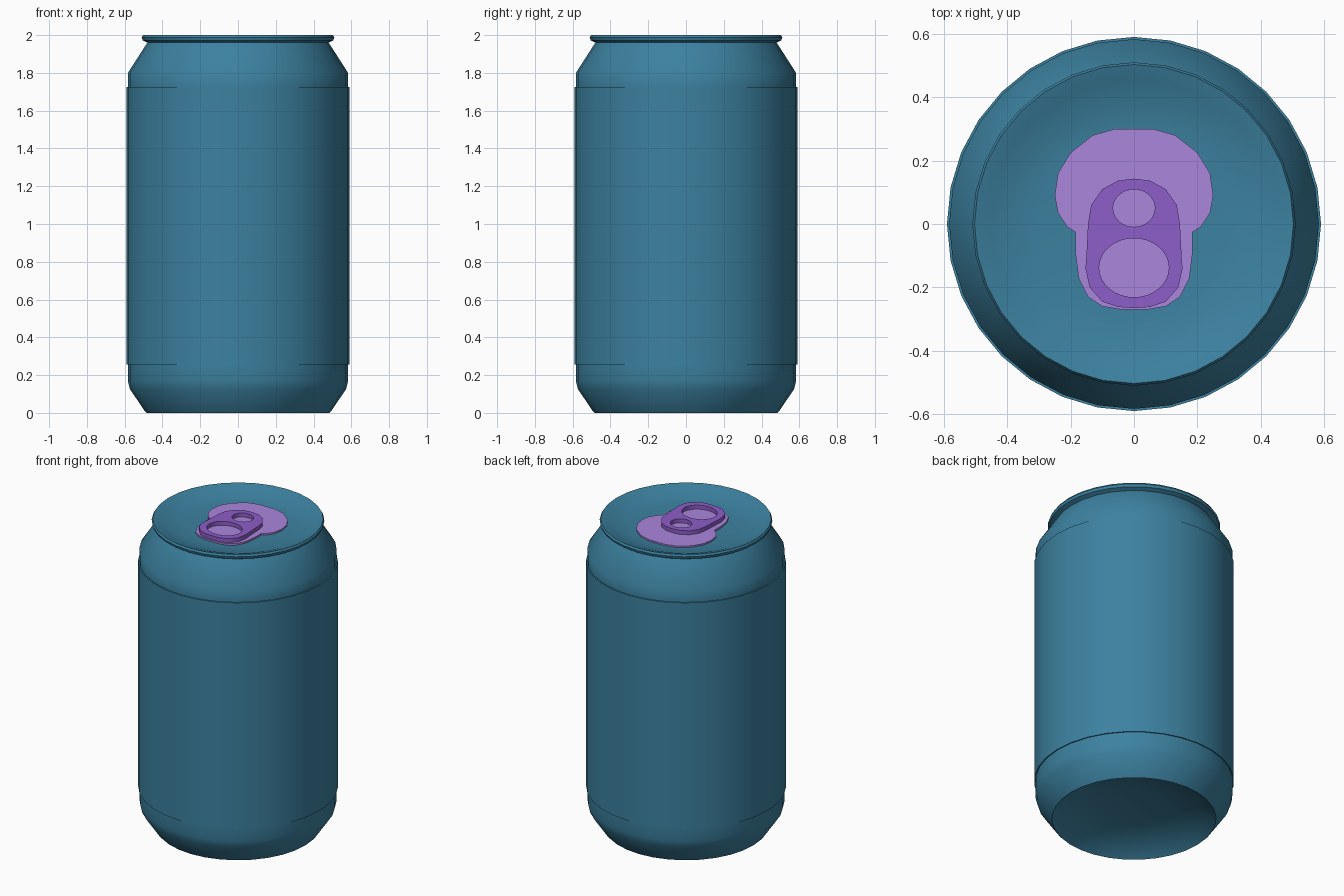
import bpy, bmesh
from math import sin, cos, pi, radians

if "Cube" in bpy.data.objects:
    bpy.data.objects.remove(bpy.data.objects["Cube"])

SIDES = 32


def material(name, color):
    m = bpy.data.materials.new(name)
    m.diffuse_color = (*color, 1)
    m.use_nodes = True
    m.node_tree.nodes["Principled BSDF"].inputs["Base Color"].default_value = m.diffuse_color
    return m


def smooth(obj, angle):
    bpy.ops.object.select_all(action='DESELECT')
    obj.select_set(True)
    bpy.context.view_layer.objects.active = obj
    bpy.ops.object.shade_smooth_by_angle(angle=radians(angle))


def lathe(name, profile, mat):
    """Revolve a closed (radius, z) profile that starts and ends on the axis."""
    bm = bmesh.new()
    verts = [bm.verts.new((r, 0, z)) for r, z in profile]
    edges = [bm.edges.new(pair) for pair in zip(verts, verts[1:])]
    bmesh.ops.spin(bm, geom=verts + edges, axis=(0, 0, 1), cent=(0, 0, 0),
                   angle=2 * pi, steps=SIDES, use_duplicate=False)
    bmesh.ops.remove_doubles(bm, verts=bm.verts, dist=1e-4)
    bmesh.ops.recalc_face_normals(bm, faces=bm.faces)
    mesh = bpy.data.meshes.new(name)
    bm.to_mesh(mesh)
    bm.free()
    obj = bpy.data.objects.new(name, mesh)
    bpy.context.collection.objects.link(obj)
    mesh.materials.append(mat)
    smooth(obj, 40)
    return obj


def mirrored(half):
    """Close a right-hand half outline by mirroring it across x = 0."""
    return half + [(-x, y) for x, y in reversed(half) if x > 0]


def ellipse(cy, rx, ry, n=32):
    return [(rx * cos(2 * pi * i / n), cy + ry * sin(2 * pi * i / n)) for i in range(n)]


def flat_part(name, loops, z0, z1, mat):
    """Filled outline (inner loops become holes) extruded from z0 to z1."""
    curve = bpy.data.curves.new(name, 'CURVE')
    curve.dimensions = '2D'
    curve.fill_mode = 'BOTH'
    curve.extrude = (z1 - z0) / 2
    for loop in loops:
        s = curve.splines.new('POLY')
        s.points.add(len(loop) - 1)
        for p, (x, y) in zip(s.points, loop):
            p.co = (x, y, 0, 1)
        s.use_cyclic_u = True
    obj = bpy.data.objects.new(name, curve)
    bpy.context.collection.objects.link(obj)
    obj.location.z = (z0 + z1) / 2
    bpy.ops.object.select_all(action='DESELECT')
    obj.select_set(True)
    bpy.context.view_layer.objects.active = obj
    bpy.ops.object.convert(target='MESH')
    obj = bpy.context.view_layer.objects.active
    obj.data.materials.clear()
    obj.data.materials.append(mat)
    smooth(obj, 30)
    return obj


teal = material("teal", (0.045, 0.22, 0.35))
lilac = material("lilac", (0.40, 0.24, 0.72))
purple = material("purple", (0.27, 0.11, 0.58))

# Can shell: domed base, foot, raised sleeve, shoulder, rim and dished lid
lathe("can_shell", [
    (0, 0.11), (0.25, 0.09), (0.42, 0.045), (0.485, 0),
    (0.495, 0.012), (0.572, 0.125), (0.583, 0.17), (0.583, 0.255),
    (0.59, 0.255), (0.59, 1.725), (0.583, 1.725), (0.583, 1.80),
    (0.48, 1.96), (0.505, 1.972), (0.51, 1.988), (0.503, 2.0),
    (0.455, 1.985), (0.40, 1.962), (0.30, 1.952), (0, 1.948)], teal)

# Opening panel pressed on the lid
panel = mirrored([
    (0.06, 0.30), (0.13, 0.28), (0.20, 0.225), (0.24, 0.16), (0.25, 0.09),
    (0.24, 0.035), (0.21, -0.01), (0.185, -0.025), (0.185, -0.09),
    (0.175, -0.17), (0.145, -0.23), (0.10, -0.26), (0.04, -0.27)])
flat_part("opening_panel", [panel], 1.95, 1.962, lilac)

# Pull tab with rivet hole and finger hole
tab = mirrored([
    (0, 0.143), (0.05, 0.137), (0.10, 0.11), (0.135, 0.06), (0.145, 0),
    (0.15, -0.10), (0.153, -0.14), (0.14, -0.20), (0.10, -0.245),
    (0.05, -0.262), (0, -0.265)])
flat_part("pull_tab", [tab, ellipse(0.05, 0.066, 0.059), ellipse(-0.138, 0.11, 0.093)],
          1.962, 1.988, purple)
